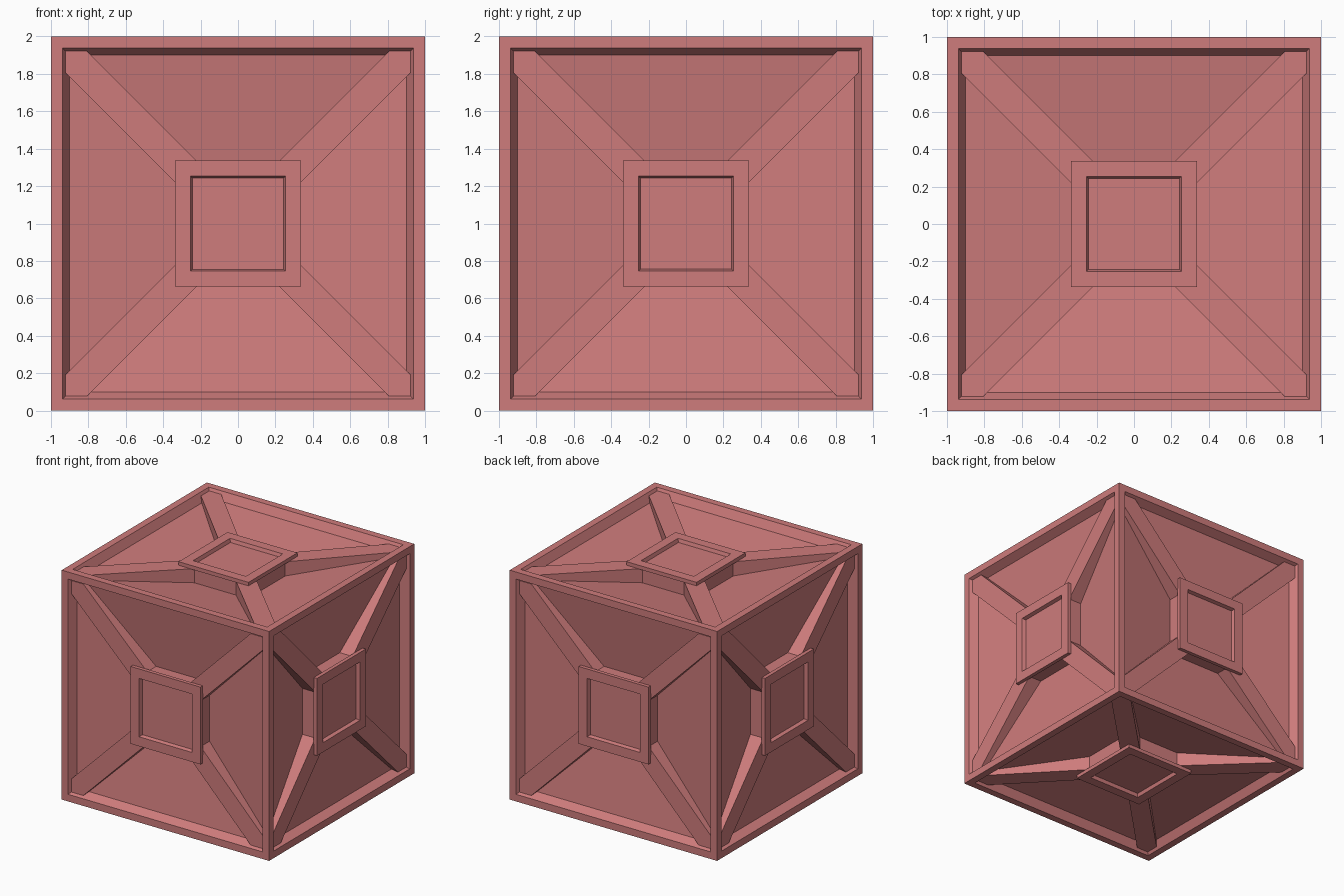
import bpy, bmesh, math
from mathutils import Matrix

if "Cube" in bpy.data.objects:
    bpy.data.objects.remove(bpy.data.objects["Cube"], do_unlink=True)

# Single colour
mat = bpy.data.materials.new("dusty_pink")
mat.use_nodes = True
colour = (0.62, 0.20, 0.20, 1)
mat.diffuse_color = colour
mat.node_tree.nodes["Principled BSDF"].inputs["Base Color"].default_value = colour


def to_mesh(bm, name):
    bmesh.ops.recalc_face_normals(bm, faces=bm.faces[:])
    mesh = bpy.data.meshes.new(name)
    bm.to_mesh(mesh)
    bm.free()
    mesh.materials.append(mat)
    return mesh


def place(mesh, name, matrix):
    obj = bpy.data.objects.new(name, mesh)
    obj.matrix_world = matrix
    bpy.context.collection.objects.link(obj)
    return obj


def prism(bm, outline, z0, z1):
    """Extrude a flat outline from z0 to z1 and return the top face."""
    base = bm.faces.new([bm.verts.new((x, y, z0)) for x, y in outline])
    geom = bmesh.ops.extrude_face_region(bm, geom=[base])["geom"]
    for v in geom:
        if isinstance(v, bmesh.types.BMVert):
            v.co.z = z1
    return next(f for f in geom if isinstance(f, bmesh.types.BMFace))


def square(h):
    return [(-h, -h), (h, -h), (h, h), (-h, h)]


# Cube shell: rim, steep inner wall, then a shallow dish on every side
bm = bmesh.new()
bmesh.ops.create_cube(bm, size=2)
sides = bm.faces[:]
for thickness, depth in ((0.062, 0), (0.038, -0.07), (0.60, -0.09)):
    bmesh.ops.inset_individual(bm, faces=sides, thickness=thickness,
                               depth=depth, use_even_offset=True)
centre = Matrix.Translation((0, 0, 1))
place(to_mesh(bm, "cube_shell"), "cube_shell", centre)

# Square centre plate with a shallow tapered recess
bm = bmesh.new()
top = prism(bm, square(0.337), 0.965, 0.998)
bm.normal_update()
bmesh.ops.recalc_face_normals(bm, faces=bm.faces[:])
bmesh.ops.inset_individual(bm, faces=[top], thickness=0.117, depth=0)
bmesh.ops.inset_individual(bm, faces=[top], thickness=0.014, depth=-0.03)
plate = to_mesh(bm, "plate")

# Pedestal carrying the plate
bm = bmesh.new()
prism(bm, square(0.315), 0.83, 0.966)
pedestal = to_mesh(bm, "pedestal")

# Four diagonal struts from the pedestal to the corners
bm = bmesh.new()
outline = [(0.2, 0.315), (0.315, 0.2), (0.922, 0.807),
           (0.922, 0.922), (0.807, 0.922)]
for i in range(4):
    c, s = math.cos(i * math.pi / 2), math.sin(i * math.pi / 2)
    top = prism(bm, [(c * x - s * y, s * x + c * y) for x, y in outline],
                0.84, 0.966)
    for v in top.verts:  # slightly higher at the corners
        if max(abs(v.co.x), abs(v.co.y)) > 0.8:
            v.co.z = 0.978
struts = to_mesh(bm, "struts")

# Repeat the fittings on all six sides
quarter = math.pi / 2
turns = {"top": (0, "X"), "bottom": (2, "X"), "front": (1, "X"),
         "back": (-1, "X"), "left": (1, "Y"), "right": (-1, "Y")}
for side, (n, axis) in turns.items():
    m = centre @ Matrix.Rotation(n * quarter, 4, axis)
    place(plate, side + "_plate", m)
    place(pedestal, side + "_pedestal", m)
    place(struts, side + "_struts", m)
